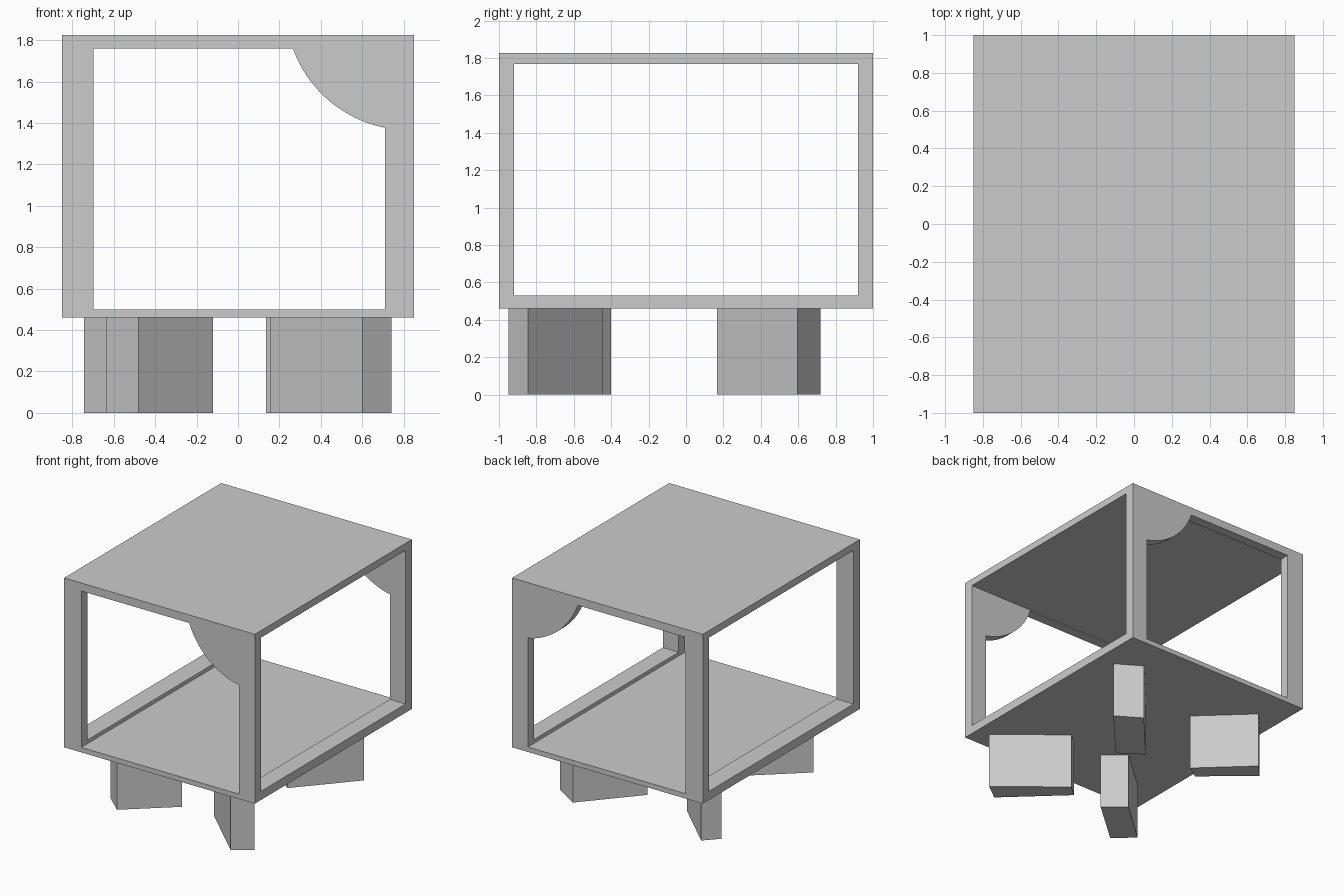
import bpy, bmesh
from math import cos, sin, atan2
from mathutils import Vector

if "Cube" in bpy.data.objects:
    bpy.data.objects.remove(bpy.data.objects["Cube"])


def prism(name, outline, offset):
    """Extrude a flat outline of 3D points along an offset vector."""
    bm = bmesh.new()
    face = bm.faces.new([bm.verts.new(p) for p in outline])
    ext = bmesh.ops.extrude_face_region(bm, geom=[face], use_keep_orig=True)
    moved = [g for g in ext["geom"] if isinstance(g, bmesh.types.BMVert)]
    bmesh.ops.translate(bm, vec=Vector(offset), verts=moved)
    bmesh.ops.recalc_face_normals(bm, faces=bm.faces)
    mesh = bpy.data.meshes.new(name)
    bm.to_mesh(mesh)
    bm.free()
    obj = bpy.data.objects.new(name, mesh)
    bpy.context.collection.objects.link(obj)
    return obj


def cut(target, cutter):
    cutter.hide_render = True
    cutter.hide_set(True)
    mod = target.modifiers.new(cutter.name, "BOOLEAN")
    mod.operation = "DIFFERENCE"
    mod.solver = "EXACT"
    mod.object = cutter


# Open box shell
BASE, TOP = 0.46, 1.825
shell = prism("box_shell", [(-0.85, -1, BASE), (0.85, -1, BASE),
                            (0.85, 1, BASE), (-0.85, 1, BASE)], (0, 0, TOP - BASE))

# Front-to-back opening with a round corner bracket left at the upper right
cx, cz, r = 0.827, 1.963, 0.598
a0 = atan2(1.377 - cz, 0.71 - cx)
a1 = atan2(1.76 - cz, 0.265 - cx)
if a0 > 0:
    a0 -= 6.283185
n = 20
arc = []
for i in range(n + 1):
    a = a0 + (a1 - a0) * i / n
    if i == 0:
        arc.append((0.71, -1.2, 1.377))
    elif i == n:
        arc.append((0.265, -1.2, 1.76))
    else:
        arc.append((cx + r * cos(a), -1.2, cz + r * sin(a)))
front_profile = [(-0.697, -1.2, 0.50), (0.71, -1.2, 0.50)] + arc + [(-0.697, -1.2, 1.76)]
cut(shell, prism("front_opening_cutter", front_profile, (0, 2.4, 0)))

# Side-to-side rectangular opening
side_profile = [(-1.1, -0.92, 0.53), (-1.1, 0.92, 0.53),
                (-1.1, 0.92, 1.768), (-1.1, -0.92, 1.768)]
cut(shell, prism("side_opening_cutter", side_profile, (2.2, 0, 0)))

# Four splayed block legs, as footprints seen from above
legs = {
    "front_right_leg": [(0.74, -0.845), (0.25, -0.447), (0.155, -0.53), (0.60, -0.95)],
    "back_right_leg": [(0.705, 0.595), (0.505, 0.72), (0.135, 0.30), (0.325, 0.167)],
    "back_left_leg": [(-0.26, 0.36), (-0.64, 0.72), (-0.743, 0.61), (-0.37, 0.285)],
    "front_left_leg": [(-0.12, -0.54), (-0.28, -0.40), (-0.637, -0.715), (-0.48, -0.855)],
}
for name, foot in legs.items():
    prism(name, [(x, y, 0) for x, y in foot], (0, 0, BASE))
